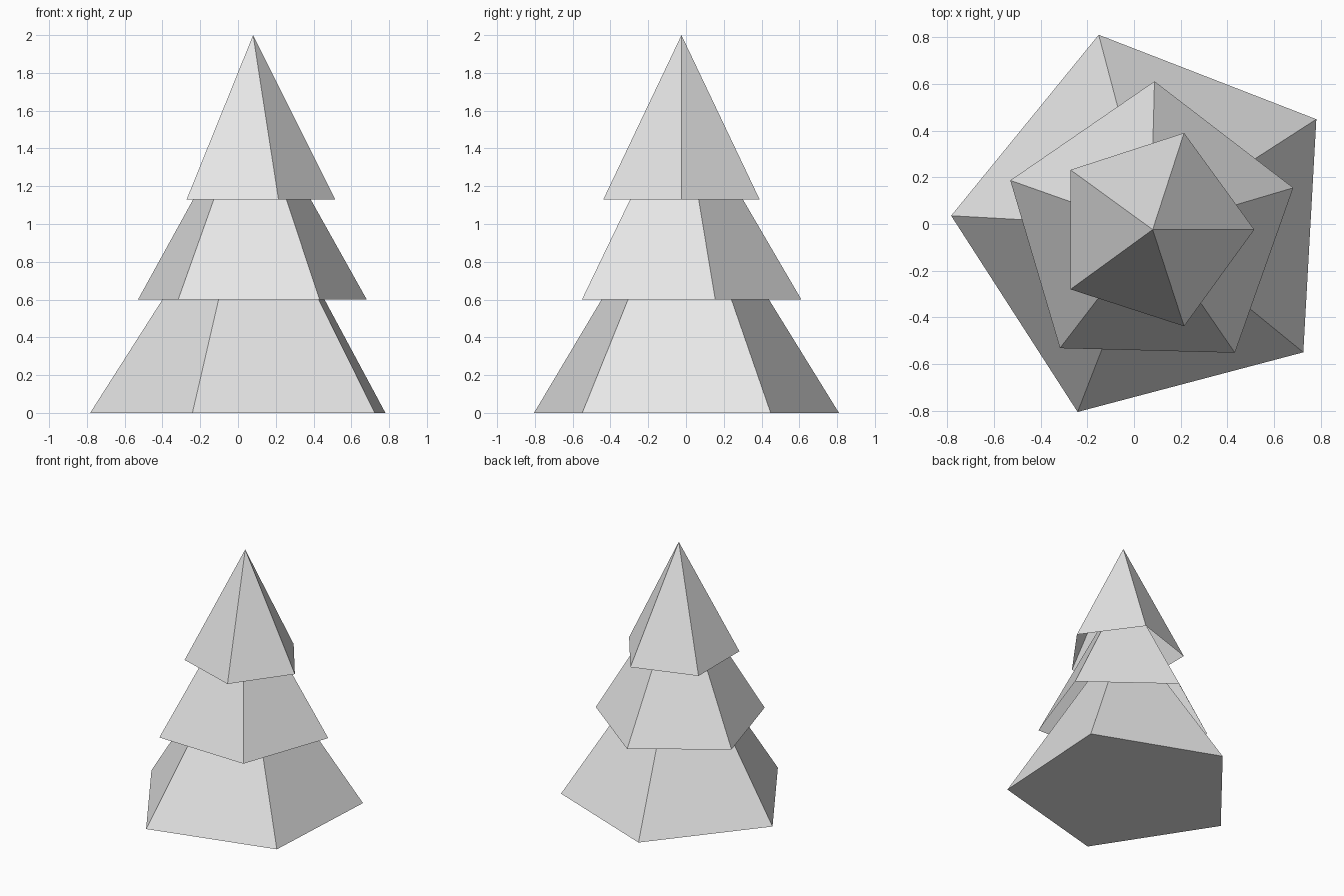
import bpy
import bmesh
from math import cos, sin, radians

cube = bpy.data.objects.get("Cube")
if cube:
    bpy.data.objects.remove(cube, do_unlink=True)

# Single plain grey for the whole tree
GREY = (0.8, 0.8, 0.8, 1.0)
grey = bpy.data.materials.new("light_grey")
grey.use_nodes = True
grey.diffuse_color = GREY
grey.node_tree.nodes["Principled BSDF"].inputs["Base Color"].default_value = GREY


def foliage_tier(name, centre, radius, bottom, top, turn, capped, sides=5):
    """Flat-sided pyramid, open underneath unless capped."""
    bm = bmesh.new()
    cx, cy = centre
    ring = []
    for i in range(sides):
        a = radians(turn + 360 * i / sides)
        ring.append(bm.verts.new((cx + radius * cos(a), cy + radius * sin(a), bottom)))
    apex = bm.verts.new((cx, cy, top))
    for i in range(sides):
        bm.faces.new((ring[i], ring[(i + 1) % sides], apex))
    if capped:
        bm.faces.new(ring[::-1])
    mesh = bpy.data.meshes.new(name)
    bm.to_mesh(mesh)
    bm.free()
    mesh.materials.append(grey)
    obj = bpy.data.objects.new(name, mesh)
    bpy.context.collection.objects.link(obj)
    return obj


# Three stacked tiers, each turned differently; only the lowest has a base
foliage_tier("lower_foliage", (0.066, -0.012), 0.85, 0.0, 1.33, 32.8, True)
foliage_tier("middle_foliage", (0.071, -0.026), 0.637, 0.6, 1.69, 16.5, False)
foliage_tier("upper_foliage", (0.08, -0.024), 0.435, 1.13, 2.0, 0.0, False)
